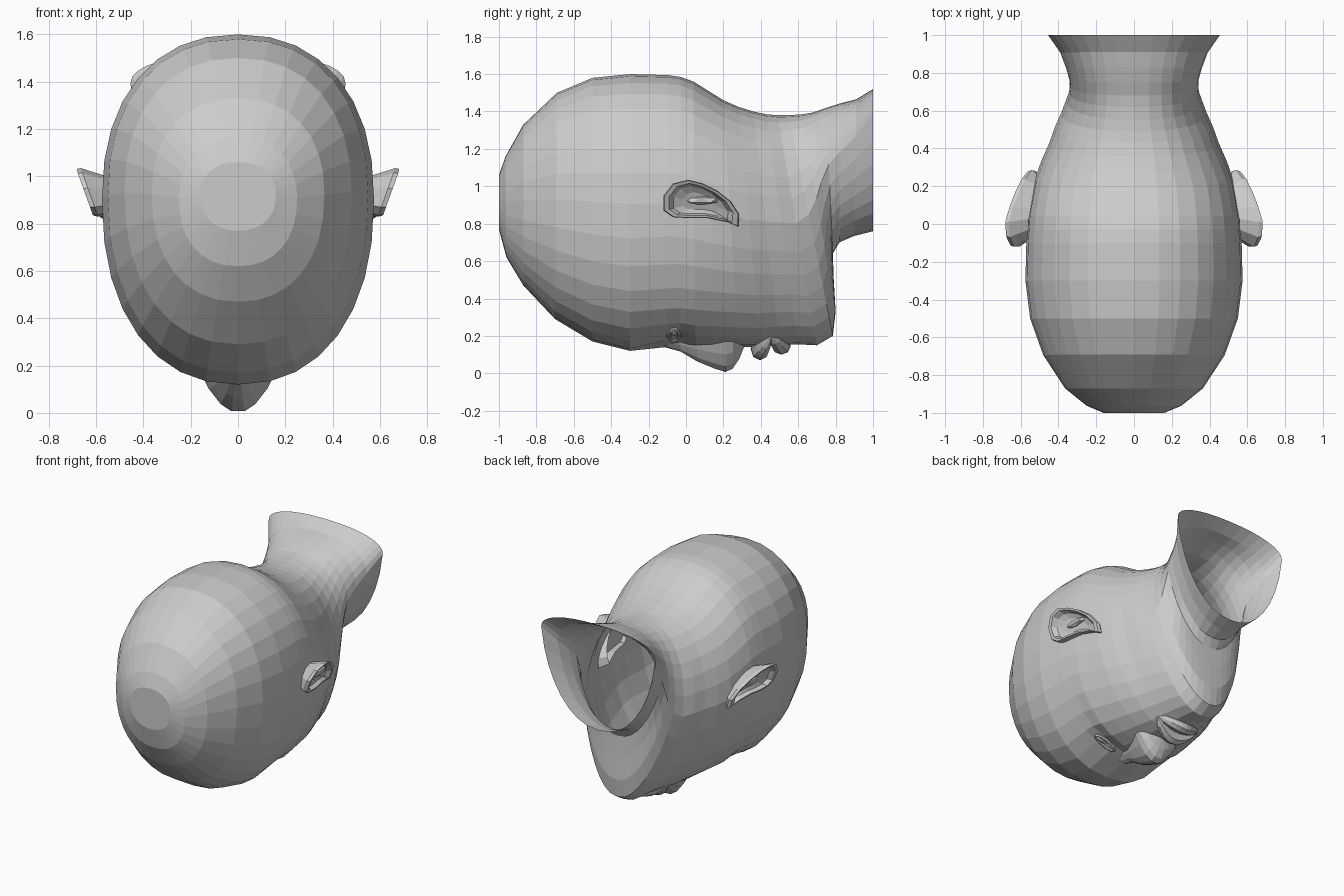
import bpy, bmesh, math
from mathutils import Vector

old = bpy.data.objects.get("Cube")
if old:
    bpy.data.objects.remove(old, do_unlink=True)

skin = bpy.data.materials.new("plain_grey")
skin.use_nodes = True
GREY = (0.6, 0.6, 0.6, 1)
skin.diffuse_color = GREY
skin.node_tree.nodes["Principled BSDF"].inputs["Base Color"].default_value = GREY


def finish(name, bm):
    bmesh.ops.recalc_face_normals(bm, faces=bm.faces)
    mesh = bpy.data.meshes.new(name)
    bm.to_mesh(mesh)
    bm.free()
    mesh.materials.append(skin)
    obj = bpy.data.objects.new(name, mesh)
    bpy.context.collection.objects.link(obj)
    return obj


def loft(rings, closed=True, cap_start=False, cap_end=False):
    bm = bmesh.new()
    rows = [[bm.verts.new(p) for p in ring] for ring in rings]
    n = len(rows[0])
    for a, b in zip(rows, rows[1:]):
        for i in range(n if closed else n - 1):
            j = (i + 1) % n
            bm.faces.new((a[i], a[j], b[j], b[i]))
    if cap_start:
        bm.faces.new(rows[0])
    if cap_end:
        bm.faces.new(rows[-1])
    return bm


def blob(name, centre, size, detail=2):
    bm = bmesh.new()
    bmesh.ops.create_icosphere(bm, subdivisions=detail, radius=1)
    for v in bm.verts:
        v.co = Vector(centre) + v.co * Vector(size)
    return finish(name, bm)


# Head and neck: tilted oval rings (top y, top z, bottom y, bottom z, half width)
SECTIONS = [
    (-1, 1.06, -1, 0.77, 0.16),
    (-0.965, 1.16, -0.96, 0.62, 0.25),
    (-0.87, 1.33, -0.87, 0.47, 0.365),
    (-0.69, 1.5, -0.7, 0.29, 0.48),
    (-0.5, 1.58, -0.5, 0.17, 0.55),
    (-0.3, 1.6, -0.3, 0.12, 0.575),
    (-0.1, 1.595, -0.1, 0.14, 0.57),
    (-0.03, 1.585, -0.03, 0.145, 0.565),
    (0.04, 1.56, 0.05, 0.14, 0.56),
    (0.12, 1.51, 0.15, 0.14, 0.545),
    (0.2, 1.46, 0.28, 0.14, 0.525),
    (0.28, 1.425, 0.4, 0.14, 0.49),
    (0.36, 1.4, 0.5, 0.15, 0.45),
    (0.43, 1.385, 0.6, 0.155, 0.42),
    (0.49, 1.38, 0.7, 0.15, 0.385),
    (0.55, 1.38, 0.785, 0.2, 0.36),
    (0.62, 1.385, 0.8, 0.33, 0.345),
    (0.68, 1.395, 0.79, 0.5, 0.34),
    (0.75, 1.42, 0.785, 0.64, 0.342),
    (0.83, 1.445, 0.82, 0.7, 0.36),
    (0.91, 1.465, 0.9, 0.735, 0.39),
    (1, 1.52, 1, 0.76, 0.455),
]
SIDES = 32


def squarish(v):
    return math.copysign(abs(v) ** 0.89, v)


def head_ring(ty, tz, by, bz, width):
    along = (ty + by) / 2
    # the widest point climbs along the neck, and the jaw narrows downwards
    mid = 0.53 + 0.3 * max(0, (along - 0.6) / 0.4) ** 1.5
    taper = max(0, 0.32 - 0.5 * abs(along - 0.67))
    points = []
    for i in range(SIDES):
        a = math.tau * i / SIDES
        c, s = squarish(math.cos(a)), squarish(math.sin(a))
        f = mid + s * ((1 - mid) if s > 0 else mid)
        x = width * c * (1 - taper * max(0, -s))
        p = Vector((x, by + (ty - by) * f, bz + (tz - bz) * f))
        # shallow eye sockets in the face
        if p.z < 0.6:
            d = ((abs(p.x) - 0.2) / 0.11) ** 2 + ((p.y + 0.06) / 0.08) ** 2
            p.z += 0.045 * math.exp(-d)
        points.append(p)
    return points


finish("head_and_neck", loft([head_ring(*s) for s in SECTIONS], cap_start=True))

# Nose: rounded ridge with sloping flanks (y, ridge z, half width)
NOSE = [(-0.12, 0.14, 0.06), (-0.03, 0.115, 0.08), (0.06, 0.06, 0.11),
        (0.15, 0.022, 0.145), (0.21, 0.002, 0.165), (0.25, 0.02, 0.165),
        (0.285, 0.075, 0.14), (0.31, 0.14, 0.1)]
ACROSS = [-1, -0.75, -0.45, -0.17, 0.17, 0.45, 0.75, 1]
finish("nose", loft([[(u * w, y, z + u * u * (0.18 - z)) for u in ACROSS]
                     for y, z, w in NOSE], closed=False))


# Lips: curved tapering rolls either side of the mouth line
def lip(name, y, z, radius, depth):
    rings = []
    for i in range(11):
        u = -1 + i / 5
        r = max(0.12, math.sqrt(1 - u * u))
        rings.append([(0.17 * u, y + (0.45 - y) * u * u + radius * r * math.cos(a),
                       z + 0.06 * u * u + depth * r * math.sin(a))
                      for a in [math.tau * k / 8 for k in range(8)]])
    finish(name, loft(rings, cap_start=True, cap_end=True))


lip("upper_lip", 0.395, 0.13, 0.05, 0.06)
lip("lower_lip", 0.51, 0.145, 0.05, 0.045)

# Ear outline as (y, z), lofted from the skull over the rim into a bowl
EAR = [(-0.12, 0.87), (-0.12, 0.95), (-0.07, 1.015), (0.01, 1.035), (0.09, 1.015),
       (0.17, 0.975), (0.24, 0.92), (0.285, 0.85), (0.28, 0.785), (0.22, 0.81),
       (0.12, 0.83), (0.02, 0.83), (-0.07, 0.835)]


def ear_ring(side, scale, push):
    ring = []
    for y, z in EAR:
        y, z = 0.07 + (y - 0.07) * scale, 0.915 + (z - 0.915) * scale
        x = 0.605 - 0.2 * max(y, 0) + 0.36 * (z - 0.84) + push
        ring.append((side * x, y, z))
    return ring


for side, label in ((1, "left"), (-1, "right")):
    profile = [(0.72, -0.1), (0.9, -0.04), (1, -0.01), (0.97, 0.01),
               (0.84, 0.008), (0.72, -0.025), (0.45, -0.04)]
    finish(label + "_ear", loft([ear_ring(side, s, p) for s, p in profile], cap_end=True))
    blob(label + "_ear_fold", (side * 0.58, 0.08, 0.925), (0.025, 0.1, 0.025), 1)

    # Eyelids: thin almond ring around a shallow eyeball
    rings = []
    for i in range(14):
        a = math.tau * i / 14
        rings.append([(side * (0.2 + (0.075 + 0.012 * math.cos(b)) * math.cos(a)),
                       -0.065 + (0.028 + 0.012 * math.cos(b)) * math.sin(a),
                       0.205 + 0.03 * math.cos(a) + 0.012 * math.sin(b))
                      for b in [math.tau * k / 6 for k in range(6)]])
    finish(label + "_eyelids", loft(rings + rings[:1]))
    blob(label + "_eyeball", (side * 0.2, -0.065, 0.225), (0.07, 0.03, 0.025))
